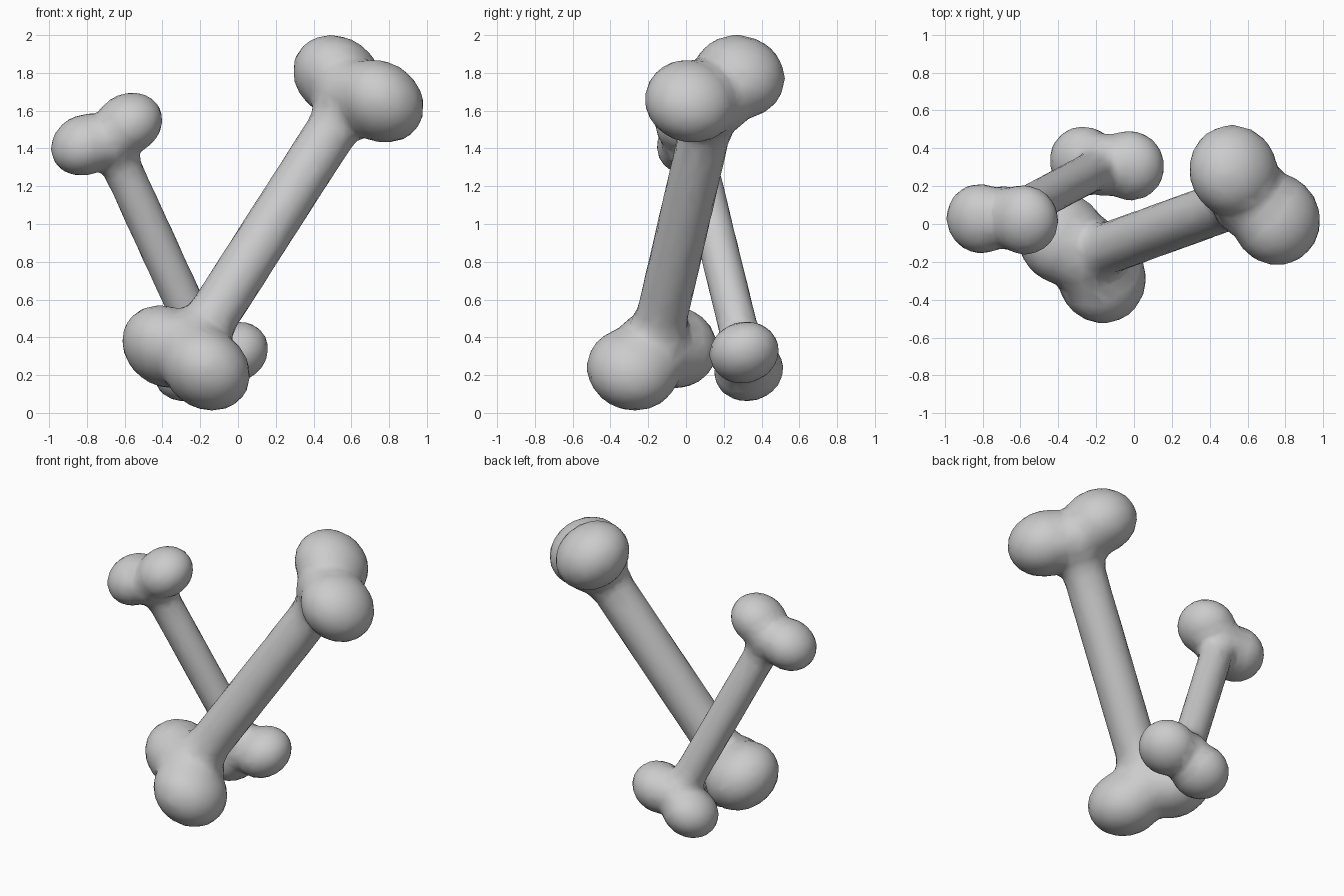
import bpy, bmesh
from mathutils import Vector, Matrix

if "Cube" in bpy.data.objects:
    bpy.data.objects.remove(bpy.data.objects["Cube"])


def ball(bm, centre, r, axis, squash):
    # sphere flattened along the shaft axis, slightly wider across it
    m = (Matrix.Translation(centre) @ Matrix.Scale(1.04, 4)
         @ Matrix.Scale(squash / 1.04, 4, axis))
    bmesh.ops.create_uvsphere(bm, u_segments=24, v_segments=16, radius=r, matrix=m)


def rod(bm, a, b, ra, rb):
    d = b - a
    m = Matrix.Translation((a + b) / 2) @ d.to_track_quat('Z', 'Y').to_matrix().to_4x4()
    bmesh.ops.create_cone(bm, cap_ends=True, segments=24, radius1=ra, radius2=rb,
                          depth=d.length, matrix=m)


def bone(name, bottom, top, r, shaft_r):
    ends = [[Vector(p) for p in pair] for pair in (bottom, top)]
    mids = [(p + q) / 2 for p, q in ends]
    bm = bmesh.new()
    # shaft
    rod(bm, mids[0], mids[1], shaft_r, shaft_r)
    # knuckles: two lobes, a bridge between them and a flare into the shaft
    for i in (0, 1):
        inward = (mids[1 - i] - mids[i]).normalized()
        for lobe in ends[i]:
            ball(bm, lobe, r, inward, 0.88)
            rod(bm, lobe, mids[i] + inward * r * 0.3, r * 0.86, r * 0.78)
        ball(bm, mids[i] + inward * r * 0.2, r * 0.9, inward, 0.95)
        rod(bm, mids[i], mids[i] + inward * r * 1.4, r * 0.85, shaft_r * 0.9)
    me = bpy.data.meshes.new(name)
    bm.to_mesh(me)
    bm.free()
    ob = bpy.data.objects.new(name, me)
    bpy.context.collection.objects.link(ob)
    # fuse and soften into one skin, then thin it to a light mesh
    fuse = ob.modifiers.new("fuse", 'REMESH')
    fuse.mode = 'VOXEL'
    fuse.voxel_size = r * 0.1
    fuse.use_smooth_shade = True
    soft = ob.modifiers.new("soften", 'SMOOTH')
    soft.factor = 0.5
    soft.iterations = 12
    thin = ob.modifiers.new("thin", 'DECIMATE')
    thin.ratio = 0.12
    return ob


bone("large_bone",
     [(-0.38, -0.075, 0.35), (-0.17, -0.282, 0.232)],
     [(0.75, 0.025, 1.65), (0.525, 0.28, 1.78)], 0.238, 0.138)
bone("small_bone",
     [(-0.02, 0.308, 0.32), (-0.265, 0.332, 0.225)],
     [(-0.81, 0.028, 1.42), (-0.58, 0.022, 1.532)], 0.18, 0.105)
